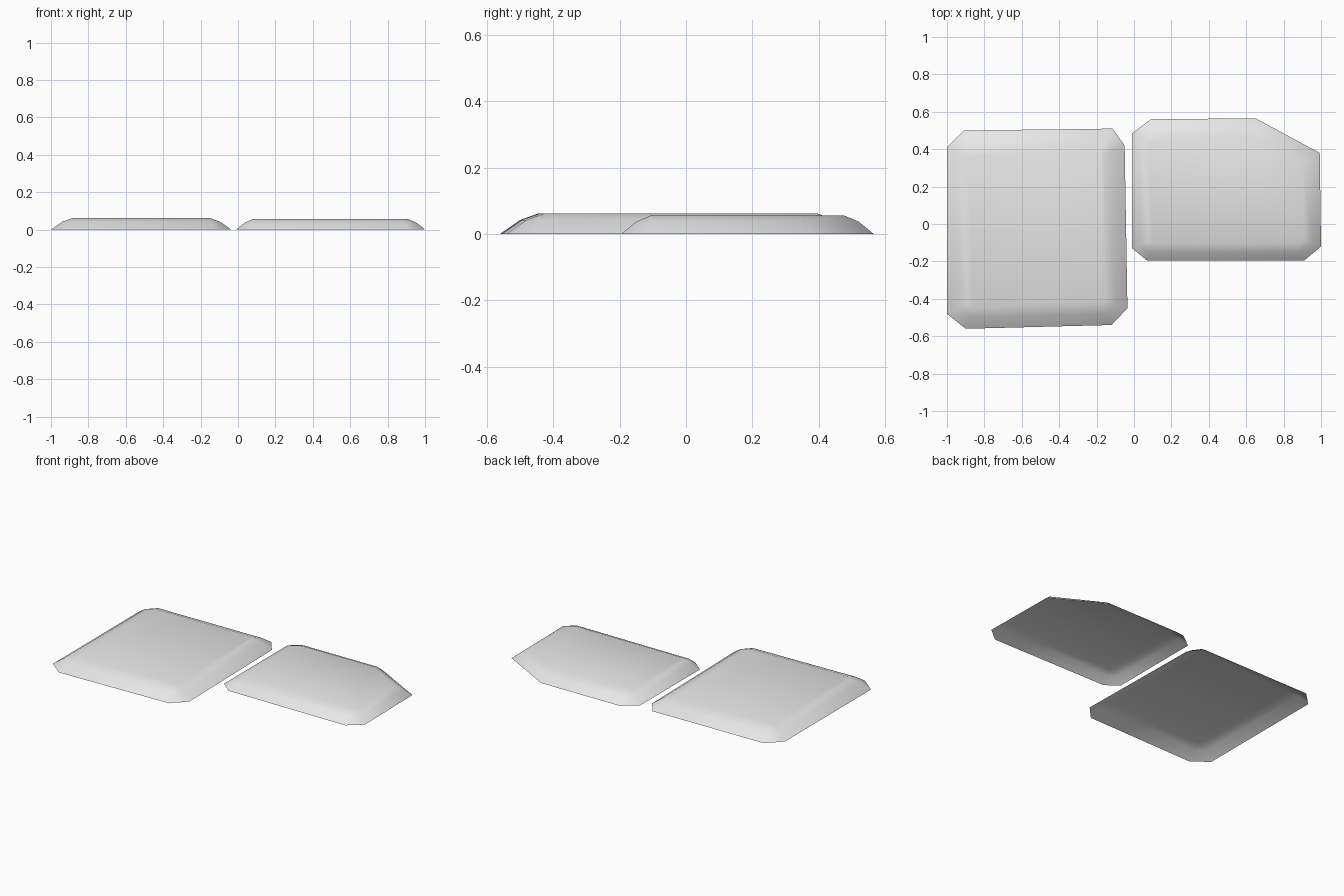
import bpy
import bmesh
from mathutils import Vector

default_cube = bpy.data.objects.get("Cube")
if default_cube:
    bpy.data.objects.remove(default_cube, do_unlink=True)

grey = bpy.data.materials.new("light_grey")
grey.use_nodes = True
colour = (0.8, 0.8, 0.8, 1)
grey.diffuse_color = colour
grey.node_tree.nodes["Principled BSDF"].inputs["Base Color"].default_value = colour


def inset(outline, distance):
    """Move every edge of a counter-clockwise outline inward."""
    points = [Vector(p) for p in outline]
    result = []
    for i, p in enumerate(points):
        a = (p - points[i - 1]).normalized()
        b = (points[(i + 1) % len(points)] - p).normalized()
        na, nb = Vector((-a.y, a.x)), Vector((-b.y, b.x))
        result.append(p + (na + nb) * distance / (1 + na.dot(nb)))
    return result


def make_slab(name, outline, rings):
    """Stack inset outlines into a shallow shell, open underneath."""
    bm = bmesh.new()
    loops = [[bm.verts.new((p.x, p.y, z)) for p in inset(outline, d)]
             for d, z in rings]
    count = len(outline)
    for low, high in zip(loops, loops[1:]):
        for i in range(count):
            j = (i + 1) % count
            bm.faces.new((low[i], low[j], high[j], high[i]))
    bm.faces.new(loops[-1])
    for face in bm.faces:
        face.smooth = True
    mesh = bpy.data.meshes.new(name)
    bm.to_mesh(mesh)
    bm.free()
    mesh.materials.append(grey)
    slab = bpy.data.objects.new(name, mesh)
    bpy.context.collection.objects.link(slab)


# Larger slab with four clipped corners
make_slab("large_slab",
          [(-1, -0.48), (-0.9, -0.56), (-0.12, -0.54), (-0.035, -0.45),
           (-0.05, 0.42), (-0.115, 0.51), (-0.91, 0.5), (-1, 0.41)],
          [(0, 0), (0.06, 0.042), (0.115, 0.062)])

# Smaller slab with one long slanted corner
make_slab("small_slab",
          [(-0.01, -0.13), (0.07, -0.195), (0.91, -0.195), (1, -0.12),
           (0.993, 0.38), (0.65, 0.565), (0.09, 0.56), (-0.01, 0.485)],
          [(0, 0), (0.045, 0.037), (0.09, 0.056)])
